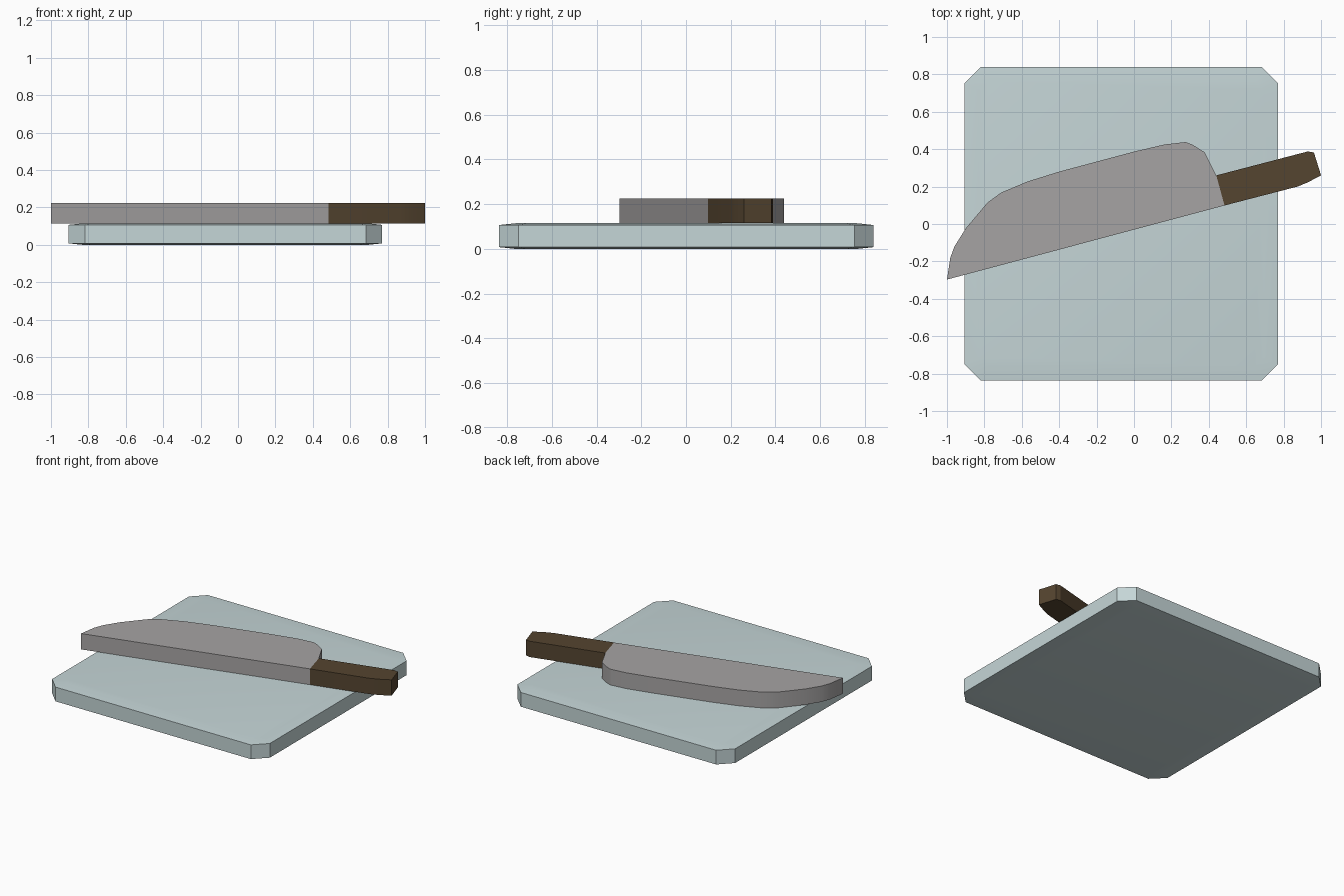
import bpy, bmesh

if "Cube" in bpy.data.objects:
    bpy.data.objects.remove(bpy.data.objects["Cube"])


def material(name, rgb):
    m = bpy.data.materials.new(name)
    m.diffuse_color = (*rgb, 1)
    m.use_nodes = True
    m.node_tree.nodes["Principled BSDF"].inputs["Base Color"].default_value = m.diffuse_color
    return m


def loft(name, rings, mat):
    """Closed solid through (outline, z) rings that share a point count."""
    bm = bmesh.new()
    loops = [[bm.verts.new((x, y, z)) for x, y in pts] for pts, z in rings]
    n = len(loops[0])
    for a, b in zip(loops, loops[1:]):
        for i in range(n):
            j = (i + 1) % n
            bm.faces.new((a[i], a[j], b[j], b[i]))
    bm.faces.new(loops[0][::-1])
    bm.faces.new(loops[-1])
    bmesh.ops.recalc_face_normals(bm, faces=bm.faces)
    me = bpy.data.meshes.new(name)
    bm.to_mesh(me)
    bm.free()
    me.materials.append(mat)
    ob = bpy.data.objects.new(name, me)
    bpy.context.collection.objects.link(ob)
    return ob


def octagon(inset, cut):
    x0, x1 = -0.905 + inset, 0.77 - inset
    y0, y1 = -0.836 + inset, 0.839 - inset
    return [(x0 + cut, y0), (x1 - cut, y0), (x1, y0 + cut), (x1, y1 - cut),
            (x1 - cut, y1), (x0 + cut, y1), (x0, y1 - cut), (x0, y0 + cut)]


glass = material("pale_blue_grey", (0.56, 0.67, 0.68))
steel = material("steel_grey", (0.38, 0.37, 0.37))
wood = material("dark_brown", (0.089, 0.058, 0.029))

# Cutting board: clipped corners, shallow slope to the flat top and bottom
outer, inner = octagon(0, 0.086), octagon(0.075, 0.05)
board = loft("cutting_board",
             [(inner, 0), (outer, 0.008), (outer, 0.107), (inner, 0.115)], glass)

# Knife blade: flat plate with a curved back
blade_outline = [(-1, -0.297), (0.484, 0.099), (0.44, 0.26), (0.377, 0.384),
                 (0.313, 0.424), (0.275, 0.438), (0.163, 0.425), (0, 0.387),
                 (-0.4, 0.28), (-0.57, 0.227), (-0.71, 0.168), (-0.783, 0.115),
                 (-0.9, -0.024), (-0.96, -0.12), (-0.982, -0.18)]
blade = loft("knife_blade", [(blade_outline, 0.115), (blade_outline, 0.225)], steel)

# Knife handle
handle_outline = [(0.484, 0.099), (0.874, 0.2), (0.928, 0.222), (1.0, 0.26),
                  (0.962, 0.382), (0.93, 0.388), (0.44, 0.26)]
handle = loft("knife_handle", [(handle_outline, 0.115), (handle_outline, 0.225)], wood)

# Soft shading on shallow slopes only
for ob in (board, blade, handle):
    ob.select_set(True)
bpy.context.view_layer.objects.active = board
bpy.ops.object.shade_smooth_by_angle(angle=0.3)
